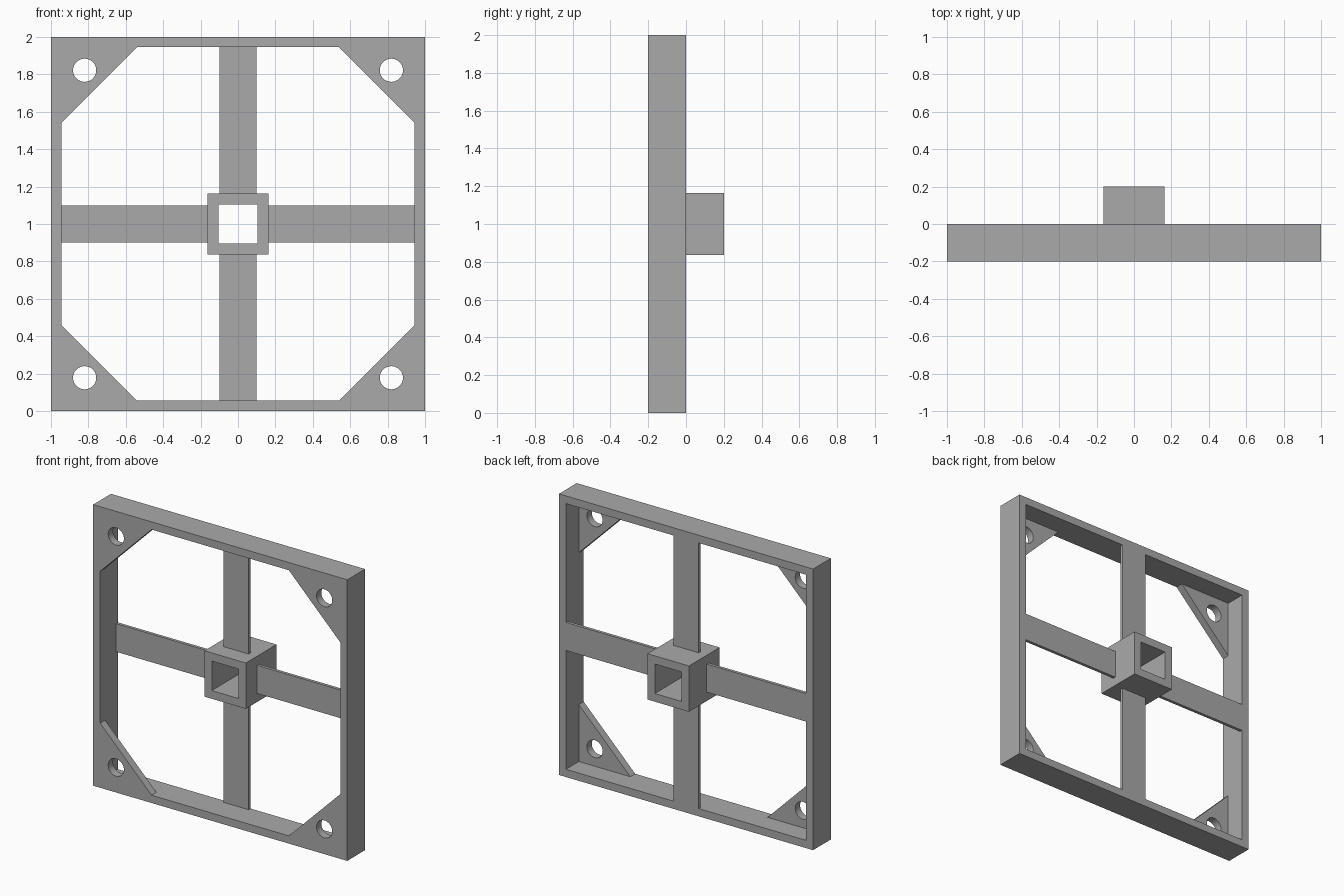
import bpy
import bmesh
import math
from mathutils import Vector

old = bpy.data.objects.get("Cube")
if old:
    bpy.data.objects.remove(old, do_unlink=True)

grey = bpy.data.materials.new("plain grey")
grey.use_nodes = True
COLOUR = (0.4, 0.4, 0.4, 1)
grey.diffuse_color = COLOUR
grey.node_tree.nodes["Principled BSDF"].inputs["Base Color"].default_value = COLOUR

MID = 1.0                    # height of the centre
FRONT, BACK = -0.2, 0.0      # frame depth
INNER = 0.945                # inside of the frame wall
WEB = -0.145                 # back of the corner gussets
HUB = 0.163                  # half width of the hub


def prism(name, profile, y0, y1):
    """Extrude an (x, z) profile, measured from the centre, from y0 to y1."""
    bm = bmesh.new()
    face = bm.faces.new([bm.verts.new((x, y0, MID + z)) for x, z in profile])
    ext = bmesh.ops.extrude_face_region(bm, geom=[face])
    moved = [v for v in ext["geom"] if isinstance(v, bmesh.types.BMVert)]
    bmesh.ops.translate(bm, verts=moved, vec=Vector((0, y1 - y0, 0)))
    bmesh.ops.recalc_face_normals(bm, faces=bm.faces)
    mesh = bpy.data.meshes.new(name)
    bm.to_mesh(mesh)
    bm.free()
    mesh.materials.append(grey)
    obj = bpy.data.objects.new(name, mesh)
    bpy.context.collection.objects.link(obj)
    return obj


def rect(x0, x1, z0, z1):
    return [(x0, z0), (x1, z0), (x1, z1), (x0, z1)]


def square(h):
    return rect(-h, h, -h, h)


def circle(cx, cz, r, n=32):
    return [(cx + r * math.cos(math.tau * i / n), cz + r * math.sin(math.tau * i / n))
            for i in range(n)]


def cut(obj, cutters):
    """Subtract the cutters, then discard them."""
    bpy.context.view_layer.objects.active = obj
    for c in cutters:
        c.hide_render = True
        mod = obj.modifiers.new("cut", "BOOLEAN")
        mod.operation = "DIFFERENCE"
        mod.solver = "EXACT"
        mod.object = c
        bpy.ops.object.modifier_apply(modifier=mod.name)
        bpy.data.objects.remove(c, do_unlink=True)


# Square frame: back pocket, eight-sided opening and corner screw holes
a, b = INNER, 0.54
octagon = [(a, -b), (a, b), (b, a), (-b, a), (-a, b), (-a, -b), (-b, -a), (b, -a)]
frame = prism("frame", square(1), FRONT, BACK)
cutters = [prism("pocket_cutter", square(INNER), WEB, BACK + 0.1),
           prism("opening_cutter", octagon, FRONT - 0.1, WEB + 0.05)]
for sx in (-1, 1):
    for sz in (-1, 1):
        cutters.append(prism("hole_cutter", circle(sx * 0.82, sz * 0.822, 0.062),
                             FRONT - 0.1, WEB + 0.05))
cut(frame, cutters)

# Hollow square hub
hub = prism("hub", square(HUB), -0.145, 0.2)
cut(hub, [prism("hub_cutter", square(0.105), -0.3, 0.3)])

# Four thin arms joining the hub to the frame, flush with the back
ARM, THIN = 0.1, -0.022
prism("left_arm", rect(HUB, INNER, -ARM, ARM), THIN, BACK)
prism("right_arm", rect(-INNER, -HUB, -ARM, ARM), THIN, BACK)
prism("upper_arm", rect(-ARM, ARM, HUB, INNER), THIN, BACK)
prism("lower_arm", rect(-ARM, ARM, -INNER, -HUB), THIN, BACK)

# Round only the screw hole walls
bpy.ops.object.select_all(action="DESELECT")
frame.select_set(True)
bpy.context.view_layer.objects.active = frame
bpy.ops.object.shade_smooth_by_angle(angle=math.radians(30))
